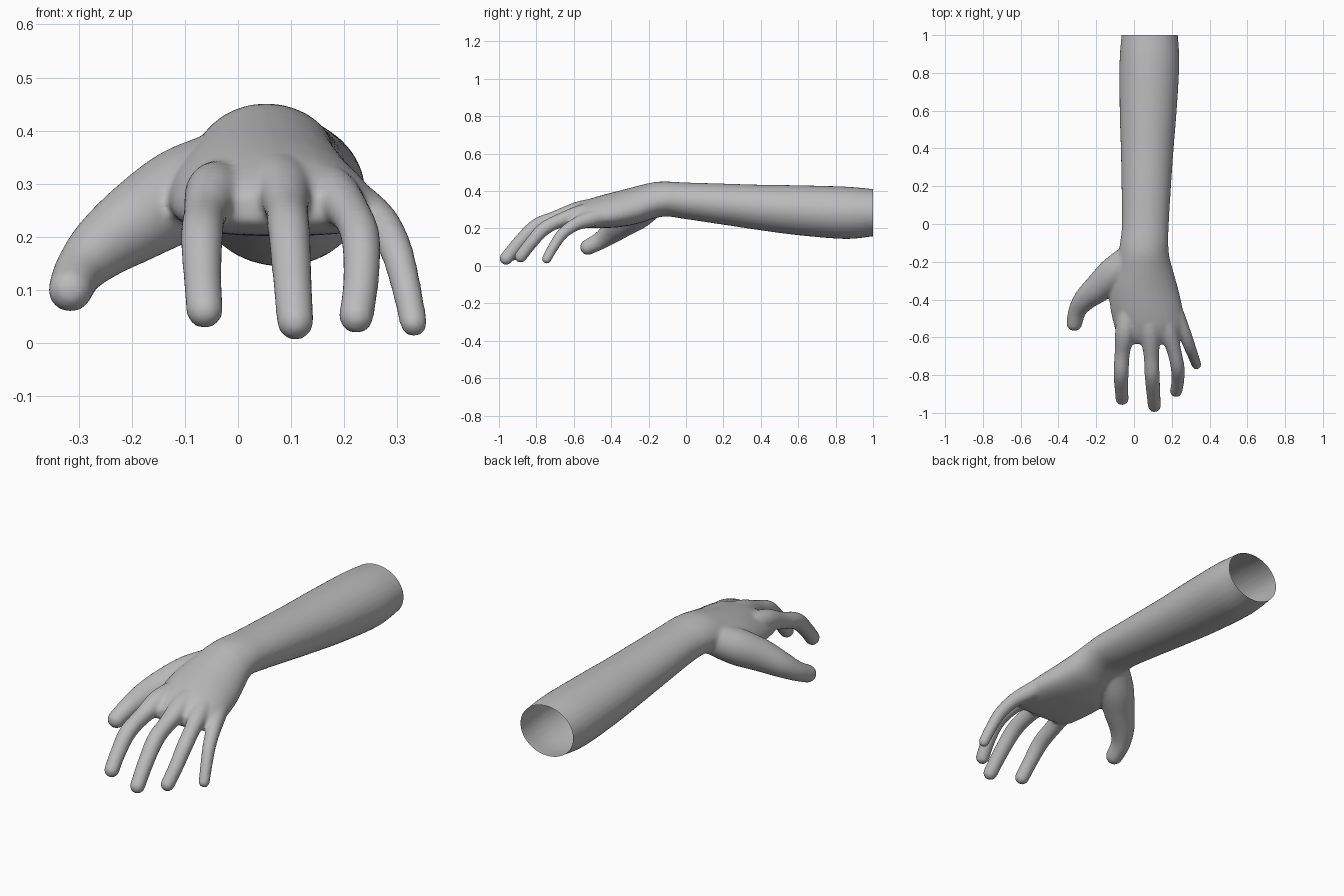
import bpy, bmesh, math
from mathutils import Vector

if "Cube" in bpy.data.objects:
    bpy.data.objects.remove(bpy.data.objects["Cube"])

SIDES = 32


def spline(points, steps=6):
    """Smooth curve through tuples of any length."""
    pts = [points[0]] + list(points) + [points[-1]]
    out = []
    for i in range(1, len(pts) - 2):
        for s in range(steps):
            t = s / steps
            out.append([0.5 * (2 * b + (c - a) * t + (2 * a - 5 * b + 4 * c - d) * t * t
                               + (3 * b - a - 3 * c + d) * t ** 3)
                        for a, b, c, d in zip(*pts[i - 1:i + 3])])
    out.append(list(points[-1]))
    return out


def skin(bm, rings):
    """Closed skin over a row of rings."""
    loops = [[bm.verts.new(p) for p in ring] for ring in rings]
    for a, b in zip(loops, loops[1:]):
        for i in range(SIDES):
            j = (i + 1) % SIDES
            bm.faces.new((a[i], a[j], b[j], b[i]))
    bm.faces.new(loops[0])
    bm.faces.new(loops[-1][::-1])


def limb(bm, sections):
    """Oval sections (y, x low, x high, z low, z high, droop of the sides)."""
    rings = []
    for y, x0, x1, z0, z1, droop in spline(sections):
        ring = []
        for i in range(SIDES):
            a = 2 * math.pi * i / SIDES
            c, s = math.cos(a), math.sin(a)
            ring.append(((x0 + x1) / 2 + (x1 - x0) / 2 * c, y,
                         (z0 + z1) / 2 + (z1 - z0) / 2 * s - droop * c * c))
        rings.append(ring)
    skin(bm, rings)


def digit(bm, path):
    """Round tube along (x, y, z, radius) with a domed tip."""
    pts = spline(path)
    centres = [Vector(p[:3]) for p in pts]
    rings = []

    def circle(centre, tangent, r):
        u = tangent.cross(Vector((1, 0, 0))).normalized()
        v = tangent.cross(u)
        return [centre + r * (u * math.cos(2 * math.pi * i / SIDES)
                              + v * math.sin(2 * math.pi * i / SIDES)) for i in range(SIDES)]

    for i, (c, p) in enumerate(zip(centres, pts)):
        tangent = (centres[min(i + 1, len(pts) - 1)] - centres[max(i - 1, 0)]).normalized()
        rings.append(circle(c, tangent, p[3]))
    tip_r = pts[-1][3]
    for k in range(1, 7):
        a = math.radians(14 * k)
        rings.append(circle(centres[-1] + tangent * tip_r * math.sin(a), tangent,
                            tip_r * math.cos(a)))
    skin(bm, rings)


bm = bmesh.new()

# forearm, wrist and palm
limb(bm, [
    (1.08, -0.055, 0.222, 0.168, 0.402, 0),
    (1.00, -0.066, 0.232, 0.158, 0.411, 0),
    (0.85, -0.077, 0.240, 0.144, 0.424, 0),
    (0.60, -0.076, 0.226, 0.164, 0.431, 0),
    (0.40, -0.070, 0.210, 0.190, 0.434, 0),
    (0.20, -0.066, 0.196, 0.220, 0.440, 0),
    (0.00, -0.064, 0.184, 0.250, 0.446, 0),
    (-0.10, -0.074, 0.182, 0.264, 0.451, 0.005),
    (-0.17, -0.088, 0.187, 0.254, 0.448, 0.015),
    (-0.25, -0.110, 0.208, 0.228, 0.430, 0.025),
    (-0.35, -0.132, 0.236, 0.208, 0.404, 0.03),
    (-0.45, -0.125, 0.258, 0.202, 0.378, 0.03),
    (-0.54, -0.105, 0.268, 0.202, 0.350, 0.03),
    (-0.60, -0.085, 0.252, 0.208, 0.318, 0.025),
    (-0.635, -0.04, 0.210, 0.228, 0.285, 0.01),
])

# index finger
digit(bm, [(-0.035, -0.46, 0.295, 0.050), (-0.047, -0.57, 0.282, 0.053),
           (-0.062, -0.68, 0.243, 0.041), (-0.068, -0.79, 0.200, 0.040),
           (-0.067, -0.87, 0.125, 0.036), (-0.063, -0.925, 0.062, 0.035)])
# middle finger
digit(bm, [(0.075, -0.46, 0.315, 0.050), (0.085, -0.57, 0.292, 0.054),
           (0.092, -0.70, 0.253, 0.041), (0.096, -0.80, 0.212, 0.040),
           (0.102, -0.89, 0.126, 0.037), (0.108, -0.962, 0.040, 0.035)])
# ring finger
digit(bm, [(0.155, -0.46, 0.300, 0.045), (0.180, -0.56, 0.278, 0.049),
           (0.212, -0.67, 0.244, 0.038), (0.231, -0.76, 0.197, 0.037),
           (0.232, -0.83, 0.120, 0.034), (0.223, -0.884, 0.050, 0.033)])
# little finger
digit(bm, [(0.195, -0.41, 0.275, 0.045), (0.235, -0.51, 0.250, 0.043),
           (0.272, -0.59, 0.222, 0.035), (0.299, -0.66, 0.172, 0.031),
           (0.318, -0.71, 0.100, 0.028), (0.331, -0.745, 0.037, 0.026)])
# thumb and the pad at its root
digit(bm, [(-0.015, -0.17, 0.335, 0.070), (-0.100, -0.255, 0.285, 0.086),
           (-0.185, -0.335, 0.232, 0.077), (-0.255, -0.395, 0.182, 0.062),
           (-0.298, -0.455, 0.137, 0.048), (-0.316, -0.525, 0.100, 0.042)])

bmesh.ops.recalc_face_normals(bm, faces=bm.faces[:])
mesh = bpy.data.meshes.new("hand_and_forearm")
bm.to_mesh(mesh)
bm.free()
arm = bpy.data.objects.new("hand_and_forearm", mesh)
bpy.context.collection.objects.link(arm)
bpy.context.view_layer.objects.active = arm
arm.select_set(True)

# fuse the parts into one soft skin
remesh = arm.modifiers.new("fuse", 'REMESH')
remesh.mode = 'VOXEL'
remesh.voxel_size = 0.008
soften = arm.modifiers.new("soften", 'SMOOTH')
soften.factor = 0.5
soften.iterations = 9
for name in ("fuse", "soften"):
    bpy.ops.object.modifier_apply(modifier=name)

# cut the forearm open at its end
bm = bmesh.new()
bm.from_mesh(arm.data)
bmesh.ops.bisect_plane(bm, geom=bm.verts[:] + bm.edges[:] + bm.faces[:], dist=1e-5,
                       plane_co=(0, 1, 0), plane_no=(0, 1, 0), clear_outer=True)
bm.to_mesh(arm.data)
bm.free()

skin_grey = bpy.data.materials.new("plain_grey")
skin_grey.diffuse_color = (0.5, 0.5, 0.5, 1)
skin_grey.use_nodes = True
skin_grey.node_tree.nodes["Principled BSDF"].inputs["Base Color"].default_value = skin_grey.diffuse_color
arm.data.materials.clear()
arm.data.materials.append(skin_grey)
bpy.ops.object.shade_smooth()
